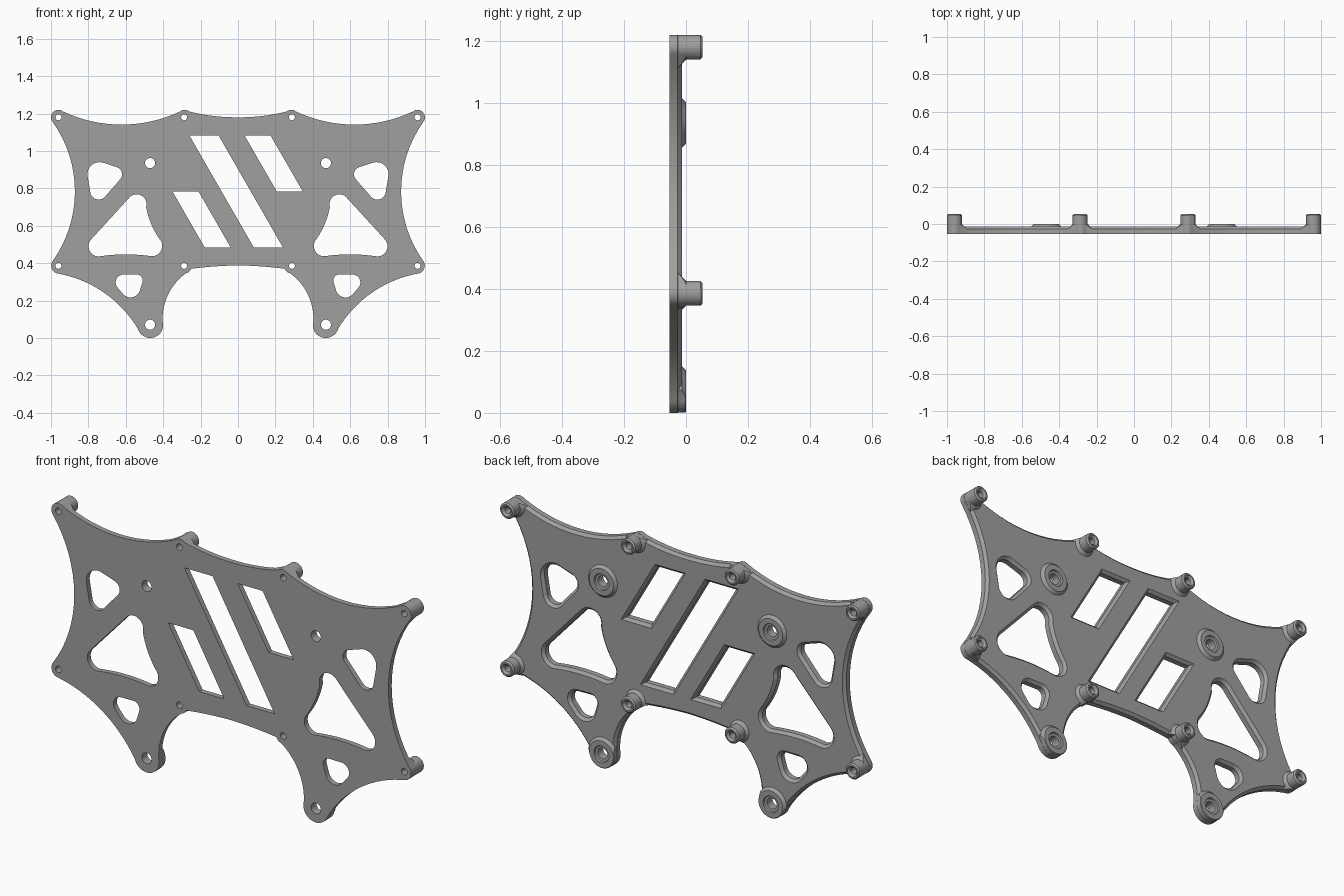
import bpy, bmesh, math
from mathutils import Vector

cube = bpy.data.objects.get("Cube")
if cube:
    bpy.data.objects.remove(cube, do_unlink=True)

U = 1 / 75                      # plate chamfer size
FRONT, STEP, BACK, TIP = -4 * U, -2 * U, -U, 4 * U

grey = bpy.data.materials.new("mid grey")
grey.use_nodes = True
grey.diffuse_color = (0.35, 0.35, 0.35, 1)
grey.node_tree.nodes["Principled BSDF"].inputs["Base Color"].default_value = (0.35, 0.35, 0.35, 1)


def arc(a, m, b, n=16):
    """Points on the circular arc from a through m to b."""
    (ax, ay), (mx, my), (bx, by) = a, m, b
    d = 2 * (ax * (my - by) + mx * (by - ay) + bx * (ay - my))
    a2, m2, b2 = ax * ax + ay * ay, mx * mx + my * my, bx * bx + by * by
    c = Vector(((a2 * (my - by) + m2 * (by - ay) + b2 * (ay - my)) / d,
                (a2 * (bx - mx) + m2 * (ax - bx) + b2 * (mx - ax)) / d))
    r = (Vector(a) - c).length
    ta, tm, tb = (math.atan2(p[1] - c.y, p[0] - c.x) for p in (a, m, b))
    full = 2 * math.pi
    sweep = (tb - ta) % full
    if (tm - ta) % full > sweep:
        sweep -= full
    return [c + Vector((math.cos(ta + sweep * i / n), math.sin(ta + sweep * i / n))) * r
            for i in range(n + 1)]


def chain(points):
    """Arcs through start, middle, end, middle, end ..."""
    out = []
    for i in range(0, len(points) - 2, 2):
        out += arc(*points[i:i + 3])
    return out


def circle(x, z, r, n=40):
    return [Vector((x + r * math.cos(2 * math.pi * i / n), z + r * math.sin(2 * math.pi * i / n)))
            for i in range(n)]


def hull(circles):
    """Convex outline round several circles."""
    pts = sorted({(round(p.x, 5), round(p.y, 5)) for c in circles for p in circle(*c)})

    def half(seq):
        h = []
        for p in seq:
            while len(h) > 1 and ((h[-1][0] - h[-2][0]) * (p[1] - h[-2][1])
                                  - (h[-1][1] - h[-2][1]) * (p[0] - h[-2][0])) <= 0:
                h.pop()
            h.append(p)
        return h[:-1]
    return [Vector(p) for p in half(pts) + half(pts[::-1])]


def mirror(pts):
    return [Vector((-p.x, p.y)) for p in reversed(pts)]


def clean(pts):
    out = []
    for p in pts:
        if not out or (p - out[-1]).length > 1e-4:
            out.append(p)
    if (out[0] - out[-1]).length < 1e-4:
        out.pop()
    area = sum(a.x * b.y - b.x * a.y for a, b in zip(out, out[1:] + out[:1]))
    return out if area > 0 else out[::-1]


def offset(pts, d):
    """Move a counter-clockwise outline outwards by d."""
    out = []
    for i, p in enumerate(pts):
        e1 = (p - pts[i - 1]).normalized()
        e2 = (pts[(i + 1) % len(pts)] - p).normalized()
        n1, n2 = Vector((e1.y, -e1.x)), Vector((e2.y, -e2.x))
        out.append(p + (n1 + n2) * (d / max(0.3, 1 + n1.dot(n2))))
    return out


def solid(name, parts):
    """Each part is an outline in x,z with (y, offset) levels."""
    bm = bmesh.new()
    for pts, levels in parts:
        pts = clean(pts)
        rings = [[bm.verts.new((p.x, y, p.y)) for p in offset(pts, d)] for y, d in levels]
        for r1, r2 in zip(rings, rings[1:]):
            for i in range(len(pts)):
                j = (i + 1) % len(pts)
                bm.faces.new((r1[i], r1[j], r2[j], r2[i]))
        bm.faces.new(rings[0])
        bm.faces.new(rings[-1])
    bmesh.ops.recalc_face_normals(bm, faces=bm.faces)
    mesh = bpy.data.meshes.new(name)
    bm.to_mesh(mesh)
    bm.free()
    mesh.materials.append(grey)
    ob = bpy.data.objects.new(name, mesh)
    bpy.context.collection.objects.link(ob)
    return ob


def boolean(target, tool, operation):
    mod = target.modifiers.new(operation.lower(), 'BOOLEAN')
    mod.operation, mod.object, mod.solver = operation, tool, 'EXACT'
    bpy.context.view_layer.objects.active = target
    bpy.ops.object.modifier_apply(modifier=mod.name)
    bpy.data.objects.remove(tool, do_unlink=True)


# Scalloped outline, left half then mirrored
half = chain([(0, 1.18), (.13, 1.187), (.26, 1.211), (.285, 1.22), (.31, 1.211),
              (.62, 1.141), (.935, 1.211), (.988, 1.208), (.992, 1.157),
              (.872, .785), (.992, .41), (.996, .372), (.97, .346),
              (.72, .245), (.536, .05), (.47, 0), (.403, .09),
              (.352, .27), (.278, .346), (.262, .354), (.25, .37),
              (.12, .383), (0, .388)])
outline = half + mirror(half)

# Windows on each side
big_window = chain([(.585, .746), (.54, .768), (.491, .70), (.463, .607), (.413, .52),
                    (.42, .455), (.46, .437), (.6, .447), (.745, .436),
                    (.797, .475), (.787, .525)])
upper_window = hull([(.74, .875, .065), (.66, .875, .04), (.745, .785, .045)])
lower_window = hull([(.612, .297, .042), (.543, .307, .033), (.575, .27, .053)])
windows = [big_window, upper_window, lower_window]
windows += [mirror(w) for w in windows]


# Slanted slots in the middle
def slot(x, top, bottom, width):
    shift = (top - bottom) * 0.575
    return [Vector(p) for p in ((x, top), (x + width, top),
                                (x + width + shift, bottom), (x + shift, bottom))]


windows += [slot(-.26, 1.083, .484, .156), slot(.035, 1.083, .783, .139),
            slot(-.35, .783, .484, .139)]

plate = solid("mounting_plate", [(outline, [(FRONT, 0), (STEP, 0), (BACK, -U)])])
cutter = solid("window_cutter", [(w, [(FRONT - .05, 0), (STEP, 0), (0, 2 * U)]) for w in windows])
boolean(plate, cutter, 'DIFFERENCE')

# Standoffs with flared feet, and low round pads
fittings, holes = [], []
for side in (-1, 1):
    for x in (.288, .96):
        for z in (1.18, .386):
            fittings.append((circle(side * x, z, .04),
                             [(STEP - .005, 2 * U), (STEP, 2 * U), (0, 0), (TIP - .007, 0), (TIP, -.007)]))
            holes.append((circle(side * x, z, .016),
                          [(FRONT - .05, 0), (TIP - .01, 0), (TIP + .01, .02)]))
    for z in (.935, .071):
        fittings.append((circle(side * .47, z, .067),
                         [(STEP - .005, U), (BACK, U), (0, 0)]))
        holes.append((circle(side * .47, z, .027),
                      [(FRONT - .05, 0), (-.01, 0), (-.008, .012), (.02, .022)]))

fitting = solid("fittings", fittings)
boolean(fitting, solid("outline_clip", [(outline, [(FRONT, -.0006), (TIP + .05, -.0006)])]), 'INTERSECT')
boolean(plate, fitting, 'UNION')
boolean(plate, solid("hole_cutter", holes), 'DIFFERENCE')

# Smooth curved walls, keep the crisp edges
bpy.ops.object.select_all(action='DESELECT')
plate.select_set(True)
bpy.context.view_layer.objects.active = plate
bpy.ops.object.shade_smooth_by_angle(angle=math.radians(25))
